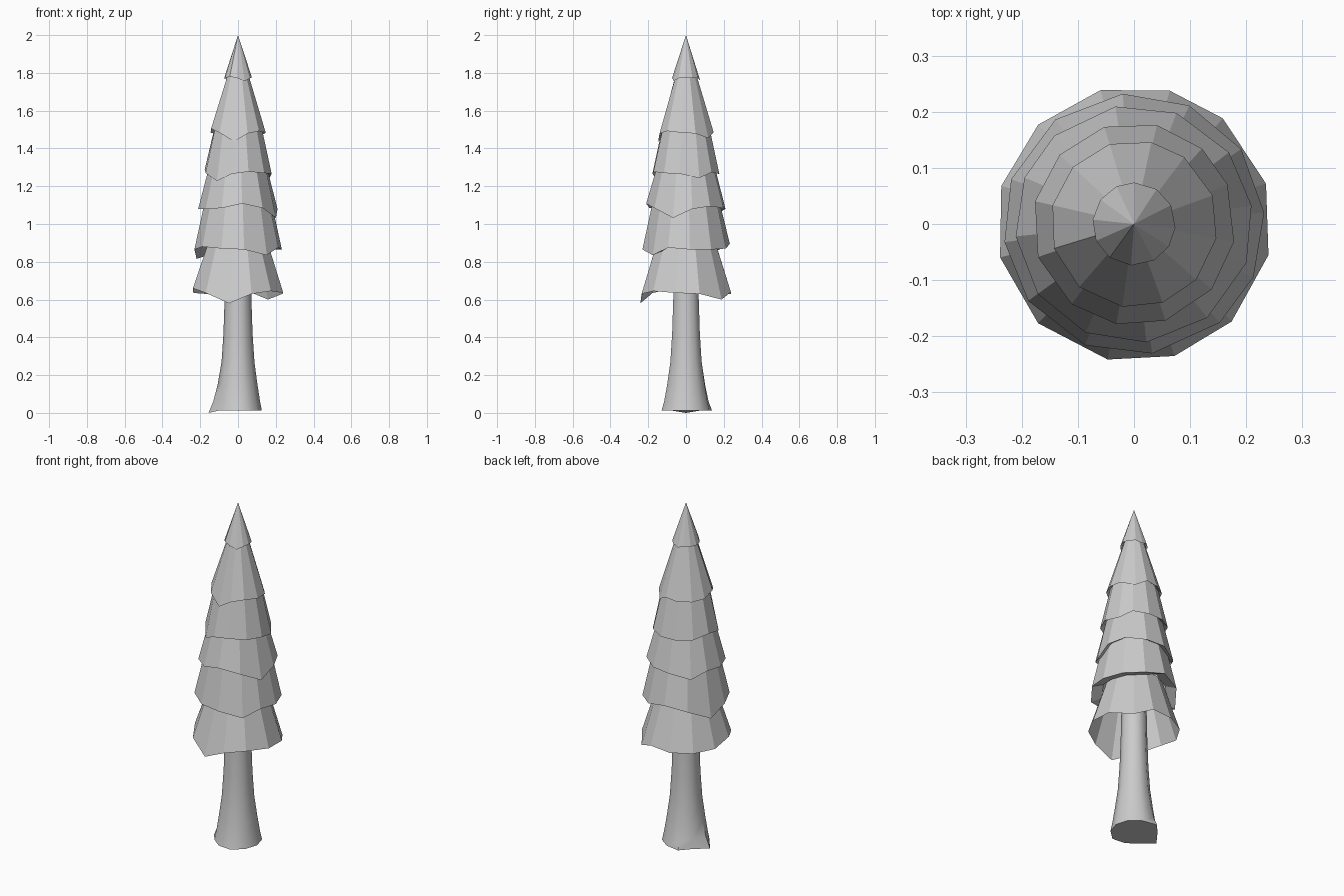
import bpy, bmesh
from math import sin, cos, radians

if "Cube" in bpy.data.objects:
    bpy.data.objects.remove(bpy.data.objects["Cube"])

# Uneven hem shared by all tiers: corner angle and height offset
HEM = [(-13, .01), (17, .005), (50, -.025), (75, .015), (104, .005), (134, .005),
       (164, .01), (194, .035), (226, .01), (259, -.045), (287, .005), (315, .02)]

# name, hem height, hem radius, top height, top radius, turn, hem depth, underside radius
TIERS = [
    ("foliage_tier_1", .625, .246, .92, .155, 0, 1.0, None),
    ("foliage_tier_2", .86, .233, 1.13, .175, -99, 1.0, .17),
    ("foliage_tier_3", 1.075, .212, 1.31, .152, 82, .95, .18),
    ("foliage_tier_4", 1.262, .181, 1.52, .125, -27, .75, .155),
    ("foliage_tier_5", 1.475, .149, 1.81, .05, 3, .85, .125),
    ("foliage_tip", 1.77, .074, 2.0, 0, 40, .3, .055),
]


def ring(bm, pts):
    return [bm.verts.new(p) for p in pts]


def bridge(bm, a, b):
    n = len(a)
    for i in range(n):
        j = (i + 1) % n
        bm.faces.new((a[i], a[j], b[j], b[i]))


def finish(bm, name):
    mesh = bpy.data.meshes.new(name)
    bm.to_mesh(mesh)
    bm.free()
    ob = bpy.data.objects.new(name, mesh)
    bpy.context.collection.objects.link(ob)
    return ob


def tier(name, z, r, ztop, rtop, turn, depth, under):
    bm = bmesh.new()
    dirs = [(cos(radians(a + turn)), sin(radians(a + turn))) for a, _ in HEM]
    hem = ring(bm, [(c * r, s * r, z + d * depth) for (c, s), (_, d) in zip(dirs, HEM)])
    # Sloping wall, ending in a point for the tip
    if rtop:
        bridge(bm, hem, ring(bm, [(c * rtop, s * rtop, ztop) for c, s in dirs]))
    else:
        apex = bm.verts.new((0, 0, ztop))
        for i in range(len(hem)):
            bm.faces.new((hem[i], hem[(i + 1) % len(hem)], apex))
    # Underside ledge tucked into the tier below
    if under:
        inner = ring(bm, [(c * under, s * under, z + d * depth + .02)
                          for (c, s), (_, d) in zip(dirs, HEM)])
        bridge(bm, inner, hem)
    return finish(bm, name)


for t in TIERS:
    tier(*t)

# Trunk with a flared, slightly irregular foot
FOOT = [1.0, 1.02, 1.03, 1.15, 1.0, 1.24, 1.0, 1.02, 1.08, 1.0]
PROFILE = [(.012, .126, 1), (.06, .117, .5), (.15, .103, .2), (.27, .087, 0),
           (.42, .077, 0), (.6, .071, 0), (.85, .066, 0)]
bm = bmesh.new()
rings = []
for z, r, k in PROFILE:
    pts = []
    for i, f in enumerate(FOOT):
        a = radians(36 * i)
        rr = r * (1 + (f - 1) * k)
        pts.append((cos(a) * rr, sin(a) * rr, 0 if k == 1 and f > 1.2 else z))
    rings.append(ring(bm, pts))
for a, b in zip(rings, rings[1:]):
    bridge(bm, a, b)
bm.faces.new(rings[0][::-1])
bm.faces.new(rings[-1])
trunk = finish(bm, "trunk")
bpy.ops.object.select_all(action='DESELECT')
trunk.select_set(True)
bpy.context.view_layer.objects.active = trunk
bpy.ops.object.shade_smooth_by_angle(angle=radians(45))
